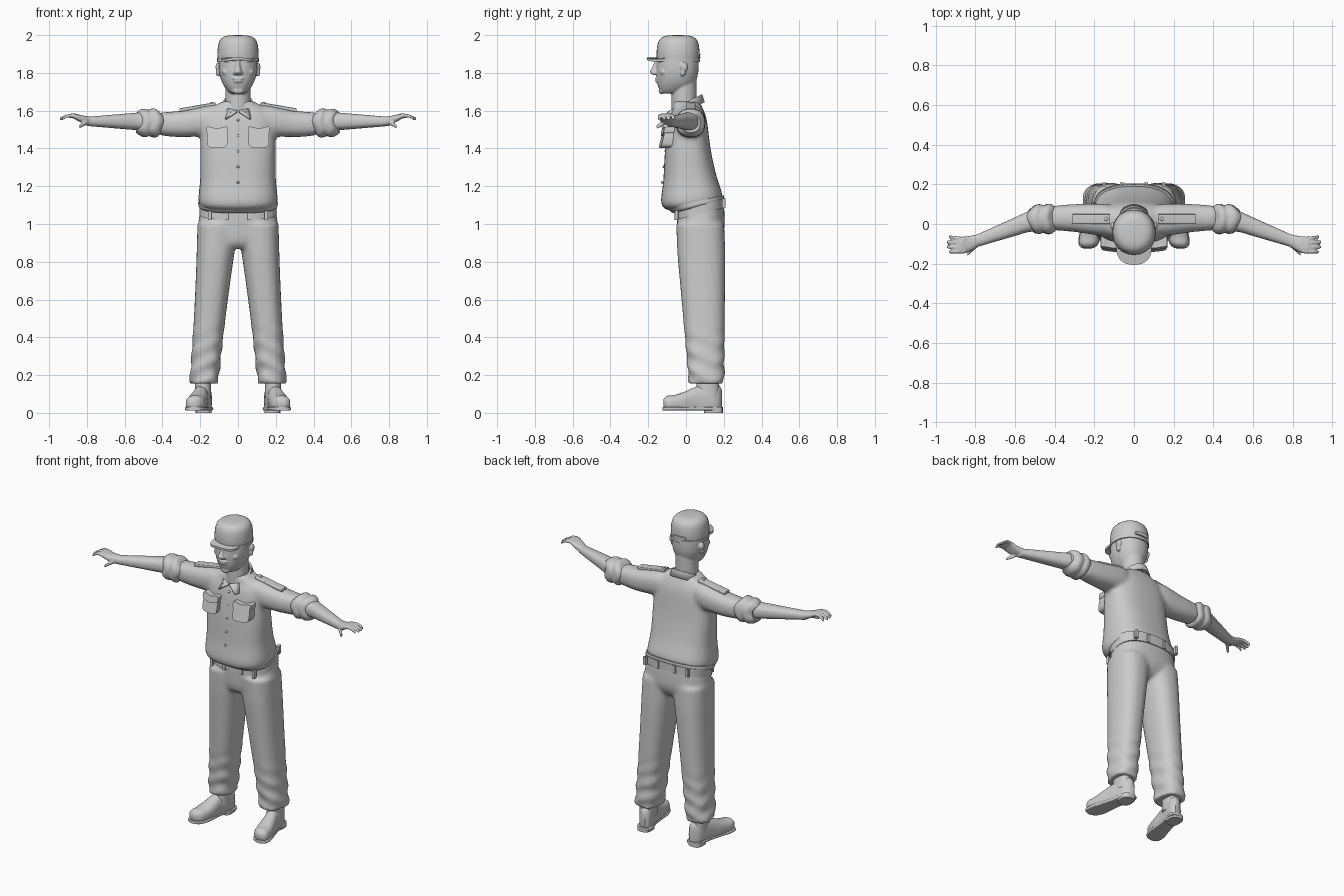
import bpy, bmesh, math
from mathutils import Vector

default_cube = bpy.data.objects.get("Cube")
if default_cube:
    bpy.data.objects.remove(default_cube)

GREY = (.6, .6, .6, 1)
clay = bpy.data.materials.new("plain_grey")
clay.use_nodes = True
clay.diffuse_color = GREY
clay.node_tree.nodes["Principled BSDF"].inputs["Base Color"].default_value = GREY

RIGHT_AND_LEFT = (-1, 1)
CENTRE = (1,)
# Turn (along, a, b) into x, y, z for each loft direction
PLACE = {"up": lambda along, a, b: Vector((a, b, along)),
         "sideways": lambda along, a, b: Vector((along, a, b)),
         "back": lambda along, a, b: Vector((a, along, b))}


def steps(start, end, count):
    return [start + (end - start) * i / count for i in range(count + 1)]


def smooth_rings(rings, detail):
    """Catmull-Rom interpolation between the given rings."""
    points = [Vector(ring) for ring in rings]
    points = [points[0], *points, points[-1]]
    for a, b, c, d in zip(points, points[1:], points[2:], points[3:]):
        for i in range(detail):
            f = i / detail
            yield (b * 2 + (c - a) * f + (a * 2 - b * 5 + c * 4 - d) * f * f
                   + (b * 3 - c * 3 + d - a) * f ** 3) / 2
    yield points[-1]


def superellipse(angle, radius, power):
    value = math.cos(angle)
    return radius * math.copysign(abs(value) ** (2 / power), value)


def loft(bm, direction, rings, power=2.4, sides=CENTRE, warp=None, corners=32, detail=4):
    """Skin rings of (along, centre a, centre b, radius a, radius b)."""
    for side in sides:
        loops = []
        for along, a, b, radius_a, radius_b in smooth_rings(rings, detail):
            loop = []
            for angle in steps(0, math.tau, corners)[:-1]:
                point = PLACE[direction](along, a + superellipse(angle, radius_a, power),
                                         b + superellipse(angle - math.pi / 2, radius_b, power))
                if warp:
                    point = warp(point)
                point.x *= side
                loop.append(bm.verts.new(point))
            loops.append(loop)
        for low, high in zip(loops, loops[1:]):
            for j in range(corners):
                bm.faces.new((low[j - 1], low[j], high[j], high[j - 1]))
        bm.faces.new(loops[0])
        bm.faces.new(loops[-1])


def upright(bm, rings, **options):
    """Centred vertical loft of (z, y, half width, half depth)."""
    loft(bm, "up", [(z, 0, y, width, depth) for z, y, width, depth in rings], **options)


def ball(bm, centre, radii, sides=CENTRE):
    for side in sides:
        made = bmesh.ops.create_uvsphere(bm, u_segments=20, v_segments=12, radius=1)
        for vert in made["verts"]:
            vert.co = [c + r * q for c, r, q in zip(centre, radii, vert.co)]
            vert.co.x *= side


def finish(name, bm, voxel=None, soften=0, thickness=None):
    bmesh.ops.recalc_face_normals(bm, faces=bm.faces)
    mesh = bpy.data.meshes.new(name)
    bm.to_mesh(mesh)
    bm.free()
    mesh.materials.append(clay)
    for face in mesh.polygons:
        face.use_smooth = True
    mesh.set_sharp_from_angle(angle=math.radians(40))
    part = bpy.data.objects.new(name, mesh)
    bpy.context.collection.objects.link(part)
    if thickness:
        part.modifiers.new("thickness", "SOLIDIFY").thickness = thickness
    if voxel:
        fuse = part.modifiers.new("fuse", "REMESH")
        fuse.mode, fuse.voxel_size, fuse.use_smooth_shade = "VOXEL", voxel, True
        part.modifiers.new("soften", "SMOOTH").iterations = soften


def waist_slope(point):
    """The waist rises towards the back, fading out up the shirt."""
    fade = min(1, max(0, (1.35 - point.z) * 4))
    return point + Vector((0, 0, (point.y - .06) / 4 * fade))


# Shirt: torso fused with the sleeves
bm = bmesh.new()
upright(bm, [(1.1, .06, .2, .13), (1.14, .03, .21, .16), (1.25, .02, .2, .14), (1.4, .01, .2, .12),
             (1.55, .01, .19, .1), (1.61, .01, .15, .08), (1.65, 0, .08, .07)],
        power=2.6, warp=waist_slope)
loft(bm, "sideways", [(.05, .01, 1.56, .05, .06), (.14, .02, 1.55, .08, .08),
                      (.3, .03, 1.53, .07, .07), (.42, .03, 1.53, .06, .06)], sides=RIGHT_AND_LEFT)
finish("shirt", bm, voxel=.012, soften=6)


# Rolled sleeve cuffs with soft folds
def fold(point):
    return point + Vector((math.sin(point.z * 60) + math.sin(point.y * 50), 0, 0)) * .006


bm = bmesh.new()
cuff = [(x, .025, 1.535, radius, radius) for x, radius in
        zip(steps(.4, .53, 6), (.05, .072, .077, .07, .075, .07, .05))]
loft(bm, "sideways", cuff, sides=RIGHT_AND_LEFT, warp=fold)
finish("sleeve_cuffs", bm)

# Shirt hem band
bm = bmesh.new()
upright(bm, [(1.09, .06, .2, .13), (1.1, .06, .21, .14), (1.12, .05, .21, .15)],
        power=2.6, warp=waist_slope)
finish("shirt_hem", bm)

# Waistband with belt loops
bm = bmesh.new()
upright(bm, [(z, .075, .205, .13) for z in (1.05, 1.1)], power=2.6, warp=waist_slope)
for x in (.06, .15):
    for y in (-.05, .2):
        loft(bm, "up", [(z, x, y, .01, .01) for z in (1.05, 1.1)], power=6,
             sides=RIGHT_AND_LEFT, warp=waist_slope, detail=1)
finish("waistband", bm)

# Epaulettes lying along the shoulder slope
bm = bmesh.new()
loft(bm, "sideways", [(x, .025, 1.655 - x * .17, .025, .01) for x in steps(.12, .31, 3)],
     power=5, sides=RIGHT_AND_LEFT)
ball(bm, (.14, .025, 1.64), (.01, .01, .006), RIGHT_AND_LEFT)
finish("epaulettes", bm)


# Chest pockets with pointed flaps, hanging slightly forward
def hang(point):
    return point + Vector((0, (point.z - 1.45) / 4 + abs(point.x) / 9, 0))


def flap_point(point):
    return hang(point - Vector((0, 0, .015 - abs(point.x - .11) / 4)))


bm = bmesh.new()
loft(bm, "back", [(y, .11, 1.45, .055, .047) for y in (-.08, -.14)],
     power=4, sides=RIGHT_AND_LEFT, warp=hang)
loft(bm, "back", [(y, .11, 1.5, .058, .02) for y in (-.08, -.147)],
     power=6, sides=RIGHT_AND_LEFT, warp=flap_point)
finish("chest_pockets", bm)

# Buttons following the belly
bm = bmesh.new()
for z in steps(1.22, 1.55, 4):
    ball(bm, (0, -.09 - (1.55 - z) / 9, z), (.007, .006, .007))
finish("buttons", bm)

# Folded collar: sloping forward, its points spread at the throat
bm = bmesh.new()
rows = []
for turn in steps(-1, 1, 40):
    angle = turn * 3.08
    tip = max(0, abs(turn) * 4 - 3)
    row = []
    for radius, drop in ((.066, .035), (.07, 0), (.08, 0), (.095, .05)):
        spread = math.copysign(drop * tip, turn)
        y = math.cos(angle) * (radius + .01) - .005
        row.append(bm.verts.new((math.sin(angle) * radius + spread, y - abs(spread) / 5,
                                 1.645 + y / 2 - drop + abs(spread) / 2)))
    rows.append(row)
for first, second in zip(rows, rows[1:]):
    for j in range(3):
        bm.faces.new((first[j], first[j + 1], second[j + 1], second[j]))
finish("collar", bm, thickness=.008)


# Trousers: hips fused with two legs, wrinkled near the hems
def wrinkle(point):
    depth = max(0, .5 - point.z) / 50
    return point + Vector((math.sin(point.z * 60 + point.y * 25),
                           math.sin(point.z * 70 + point.x * 30), 0)) * depth


bm = bmesh.new()
upright(bm, [(.88, .08, .09, .08), (.91, .08, .17, .11), (.96, .08, .21, .125), (1.08, .075, .2, .125)],
        warp=waist_slope)
legs = [(z, .195 - z * .09, .115 - z * .04, .075 + z * z * .035, min(.127, .085 + z * .05))
        for z in steps(.155, 1, 12)]
loft(bm, "up", legs, sides=RIGHT_AND_LEFT, warp=wrinkle)
finish("trousers", bm, voxel=.012, soften=5)


# Shoes: toes turned out, flat base, ankle rising into the trousers
def foot_x(y):
    return .21 - y / 5


def flat_base(point):
    return Vector((point.x, point.y, max(point.z, .02)))


bm = bmesh.new()
upper = [(-.12, .05, .02, .02), (-.1, .05, .045, .04), (-.06, .05, .052, .045), (0, .055, .05, .06),
         (.06, .06, .043, .08), (.16, .065, .04, .09), (.19, .06, .015, .06)]
loft(bm, "back", [(y, foot_x(y), z, width, height) for y, z, width, height in upper],
     sides=RIGHT_AND_LEFT, warp=flat_base)
loft(bm, "up", [(z, .185, .115, .043, .06) for z in (.08, .2)], sides=RIGHT_AND_LEFT)
finish("shoes", bm)

# Soles with heel blocks
bm = bmesh.new()
sole = ((-.125, .015), (-.11, .045), (-.06, .056), (0, .05), (.08, .043), (.17, .045), (.195, .02))
loft(bm, "back", [(y, foot_x(y), .022, width, .01) for y, width in sole],
     power=5, sides=RIGHT_AND_LEFT)
loft(bm, "up", [(z, .182, .145, .042, .05) for z in (0, .03)], power=3, sides=RIGHT_AND_LEFT)
finish("soles", bm)

# Head: neck, skull and facial features fused
bm = bmesh.new()
upright(bm, [(z, -.01, .067, .066) for z in (1.57, 1.8)], power=2)
upright(bm, [(1.69, -.08, .03, .04), (1.7, -.075, .05, .06), (1.735, -.055, .077, .095),
             (1.78, -.048, .095, .108), (1.83, -.045, .102, .112), (1.89, -.043, .1, .107),
             (1.94, -.04, .08, .08)], power=2.2)
ball(bm, (0, -.13, 1.705), (.03, .015, .018))
upright(bm, [(1.79, -.16, .018, .015), (1.805, -.165, .02, .027), (1.83, -.158, .013, .02),
             (1.865, -.15, .01, .015)])
for x, y, z, radii in ((.015, -.16, 1.8, (.01, .014, .01)),     # nostril
                       (.045, -.138, 1.866, (.036, .014, .008)),  # brow
                       (.042, -.136, 1.84, (.02, .012, .008)),    # eye
                       (.055, -.12, 1.805, (.03, .02, .02)),      # cheek
                       (.107, -.01, 1.83, (.012, .02, .025)),     # upper ear
                       (.105, -.016, 1.8, (.012, .013, .02)),     # ear lobe
                       (.008, -.15, 1.77, (.024, .015, .007)),    # upper lip
                       (.006, -.148, 1.755, (.02, .015, .007))):  # lower lip
    ball(bm, (x, y, z), radii, RIGHT_AND_LEFT)
finish("head", bm, voxel=.005, soften=3)

# Cap crown
bm = bmesh.new()
upright(bm, [(z, -.042, radius, radius + .005) for z, radius in
             ((1.86, .106), (1.9, .109), (1.95, .104), (1.98, .09), (1.996, .06), (2, .005))], power=2.1)
finish("cap_crown", bm)


# Cap brim, drooping forward and to the sides
def droop(point):
    return point + Vector((0, 0, point.y * .15 + .02 - point.x ** 2 * 2.5))


bm = bmesh.new()
upright(bm, [(z, -.112, .09, .094) for z in (1.88, 1.893)], warp=droop)
finish("cap_brim", bm)

# Cap band and rear strap
bm = bmesh.new()
upright(bm, [(z, -.042, .11, .116) for z in (1.858, 1.876)], power=2.1)
loft(bm, "back", [(y, 0, 1.89, .045, .011) for y in (.05, .08)], power=4,
     warp=lambda point: point - Vector((0, point.x ** 2 * 5, 0)))
finish("cap_band", bm)

# Forearms bending forward, with flat palms
bm = bmesh.new()
loft(bm, "sideways", [(x, .02 - max(0, x - .51) * .37, 1.543, .095 - x * .08, .092 - x * .085)
                      for x in steps(.48, .8, 6)], sides=RIGHT_AND_LEFT)
loft(bm, "sideways", [(.78, -.08, 1.543, .03, .025), (.83, -.1, 1.556, .04, .02),
                      (.87, -.107, 1.572, .043, .014), (.89, -.108, 1.572, .036, .01)],
     sides=RIGHT_AND_LEFT)
# Four fingers fanned out, and a thumb pointing down and forward
for finger in (-1.5, -.5, .5, 1.5):
    loft(bm, "sideways", [(.85, finger * .02 - .107, 1.572, .011, .01),
                          (.9, finger * .023 - .105, 1.573, .01, .009),
                          (.95 - abs(finger) / 90, finger * .026 - .103, 1.555, .008, .008)],
         sides=RIGHT_AND_LEFT, corners=12)
loft(bm, "sideways", [(.79, -.1, 1.545, .018, .014), (.84, -.15, 1.515, .011, .01)],
     sides=RIGHT_AND_LEFT, corners=12)
finish("arms", bm, voxel=.005, soften=3)
